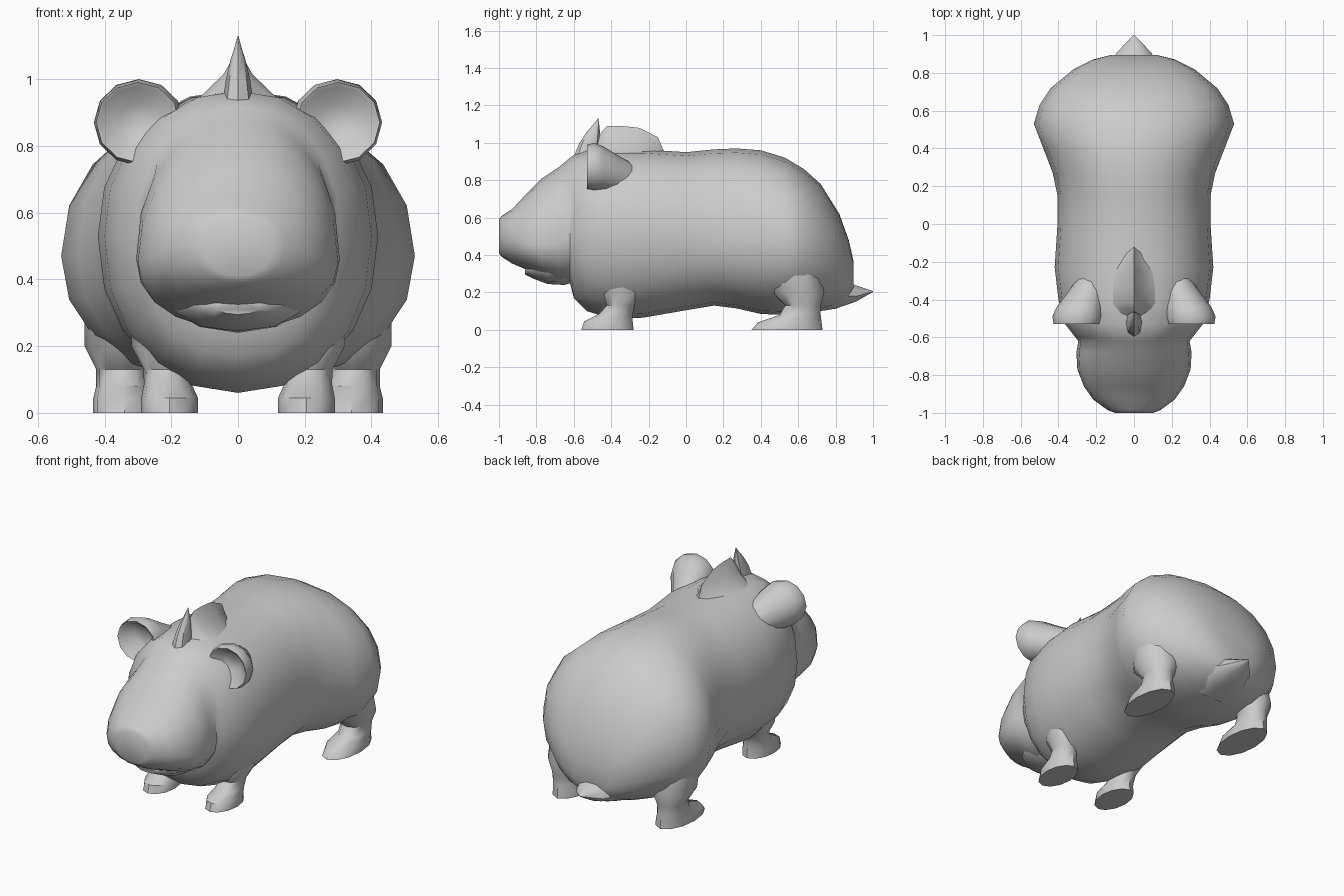
import bpy, bmesh, math

cube = bpy.data.objects.get("Cube")
if cube:
    bpy.data.objects.remove(cube, do_unlink=True)

grey = bpy.data.materials.new("plain grey")
grey.use_nodes = True
grey.diffuse_color = (0.6, 0.6, 0.6, 1)
grey.node_tree.nodes["Principled BSDF"].inputs["Base Color"].default_value = (0.6, 0.6, 0.6, 1)


def loft(name, rings, angle=40):
    """Skin a list of equal-length rings and close both ends."""
    bm = bmesh.new()
    rows = [[bm.verts.new(p) for p in ring] for ring in rings]
    n = len(rows[0])
    for a, b in zip(rows, rows[1:]):
        for i in range(n):
            j = (i + 1) % n
            bm.faces.new((a[i], a[j], b[j], b[i]))
    bm.faces.new(rows[0])
    bm.faces.new(rows[-1])
    bmesh.ops.remove_doubles(bm, verts=bm.verts, dist=0.0005)
    bmesh.ops.recalc_face_normals(bm, faces=bm.faces)
    mesh = bpy.data.meshes.new(name)
    bm.to_mesh(mesh)
    bm.free()
    mesh.materials.append(grey)
    obj = bpy.data.objects.new(name, mesh)
    bpy.context.collection.objects.link(obj)
    bpy.ops.object.select_all(action='DESELECT')
    obj.select_set(True)
    bpy.context.view_layer.objects.active = obj
    bpy.ops.object.shade_smooth_by_angle(angle=math.radians(angle))
    return obj


def section(y, w, mid, top, bot, n=20, power=2.15):
    """Upright rounded cross-section with its widest point at height mid."""
    ring = []
    for i in range(n):
        t = 2 * math.pi * i / n
        c, s = math.cos(t), math.sin(t)
        x = w * math.copysign(abs(c) ** (2 / power), c)
        k = abs(s) ** (2 / power)
        ring.append((x, y, mid + k * (top - mid) if s > 0 else mid - k * (mid - bot)))
    return ring


def oval(cx, cy, z, rx, ry, n=12):
    """Flat ellipse used for legs and horn."""
    return [(cx + rx * math.cos(2 * math.pi * i / n),
             cy + ry * math.sin(2 * math.pi * i / n), z) for i in range(n)]


# Head and body: y, half width, widest height, top, bottom
body = [
    (-1.0, .10, .50, .59, .41), (-.985, .14, .50, .61, .39),
    (-.93, .215, .48, .645, .355), (-.86, .265, .46, .72, .325),
    (-.77, .30, .45, .81, .285), (-.68, .305, .46, .87, .25),
    (-.62, .295, .48, .92, .25), (-.60, .31, .50, .935, .17),
    (-.53, .365, .52, .965, .10), (-.40, .40, .53, .965, .06),
    (-.23, .42, .53, .965, .065), (0, .405, .51, .95, .105),
    (.15, .405, .50, .965, .13), (.27, .43, .48, .97, .115),
    (.40, .48, .47, .96, .085), (.53, .53, .47, .92, .08),
    (.63, .50, .46, .86, .09), (.72, .44, .44, .78, .10),
    (.82, .32, .40, .62, .13), (.87, .22, .36, .48, .16),
    (.895, .12, .32, .37, .20),
]
loft("body_and_head", [section(*s) for s in body])

# Lower jaw, set back under the muzzle
jaw = [(-.86, .07, .325, .345, .295), (-.82, .14, .34, .38, .275),
       (-.74, .21, .36, .42, .245), (-.65, .22, .38, .45, .24),
       (-.58, .18, .38, .45, .26)]
loft("lower_jaw", [section(*s, n=12) for s in jaw])

# Pointed tail flaring into the rump
tail = [(.68, .18, .18, .30, .09), (.80, .15, .18, .29, .11),
        (.91, .09, .18, .24, .15), (1.0, .002, .205, .207, .203)]
loft("tail", [section(*s, n=10) for s in tail])

# Mane crest: concave tent shape along the top of the neck
half = [(-1, 0), (-.55, .25), (-.2, .62), (0, 1), (.2, .62), (.55, .25), (1, 0)]
crest = [(-.50, .16, .98), (-.45, .20, 1.06), (-.42, .22, 1.09), (-.34, .22, 1.09),
         (-.25, .20, 1.08), (-.15, .10, 1.03), (-.12, .05, .96)]
loft("mane_crest", [[(w * u, y, .89 + (h - .89) * v) for u, v in half]
                    for y, w, h in crest])

# Forelock spike: height, centre y, half width, half depth
spike = [(.89, -.53, .055, .08), (.94, -.525, .045, .07), (1.0, -.515, .036, .055),
         (1.06, -.495, .022, .035), (1.09, -.483, .012, .02), (1.13, -.47, .001, .001)]
loft("forelock_spike", [oval(0, y, z, rx, ry, 8) for z, y, rx, ry in spike])

# Legs: centre x, centre y, height, half width, half depth
front_leg = [(.205, -.42, 0, .085, .14), (.205, -.415, .045, .085, .13),
             (.21, -.375, .085, .072, .09), (.215, -.35, .13, .068, .075),
             (.22, -.34, .20, .10, .12), (.22, -.34, .33, .10, .11)]
rear_leg = [(.34, .54, 0, .095, .19), (.34, .555, .04, .095, .17),
            (.345, .61, .08, .08, .11), (.345, .625, .13, .08, .095),
            (.34, .60, .20, .12, .14), (.33, .57, .33, .13, .14)]

# Ears: y, centre x, centre z, half width, half height; dished at the front
ear = [(-.47, .30, .88, .05, .05), (-.525, .30, .87, .115, .11),
       (-.53, .30, .87, .125, .12), (-.49, .297, .87, .135, .13),
       (-.44, .285, .86, .125, .12), (-.36, .25, .83, .10, .10),
       (-.25, .20, .79, .07, .08)]

for side, sx in (("left", 1), ("right", -1)):
    loft(side + "_front_leg", [oval(sx * s[0], *s[1:]) for s in front_leg])
    loft(side + "_rear_leg", [oval(sx * s[0], *s[1:]) for s in rear_leg])
    loft(side + "_ear", [[(sx * x, y, z) for x, z, _ in oval(cx, cz, 0, rx, rz)]
                         for y, cx, cz, rx, rz in ear], 50)
